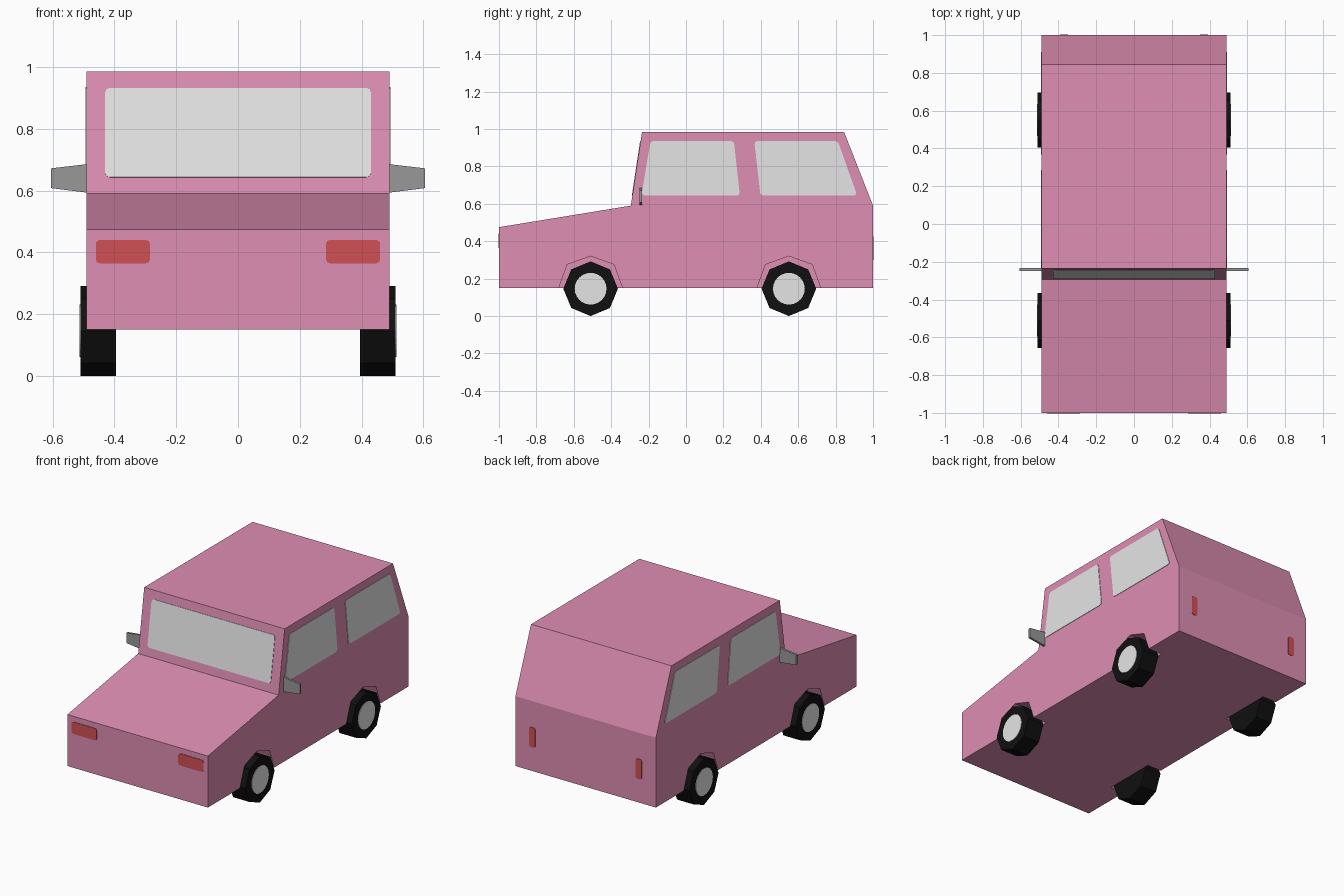
import bpy, bmesh, math
from mathutils import Vector, Matrix

if "Cube" in bpy.data.objects:
    bpy.data.objects.remove(bpy.data.objects["Cube"])


def srgb(c):
    return c / 12.92 if c <= 0.04045 else ((c + 0.055) / 1.055) ** 2.4


def material(name, r, g, b):
    m = bpy.data.materials.new(name)
    m.diffuse_color = (srgb(r / 255), srgb(g / 255), srgb(b / 255), 1)
    m.use_nodes = True
    m.node_tree.nodes["Principled BSDF"].inputs["Base Color"].default_value = m.diffuse_color
    return m


PINK = material("pink_paint", 222, 142, 179)
GLASS = material("pale_glass", 229, 229, 229)
RED = material("red_lamp", 209, 80, 84)
GREY = material("mirror_grey", 152, 152, 152)
BLACK = material("black_rubber", 16, 16, 16)


def finish(name, bm, mat):
    bmesh.ops.recalc_face_normals(bm, faces=bm.faces[:])
    me = bpy.data.meshes.new(name)
    bm.to_mesh(me)
    bm.free()
    me.materials.append(mat)
    ob = bpy.data.objects.new(name, me)
    bpy.context.collection.objects.link(ob)
    return ob


def prism(bm, pts, direction, round_by=0):
    """Flat outline, optionally with clipped corners, extruded along direction."""
    face = bm.faces.new([bm.verts.new(p) for p in pts])
    if round_by:
        res = bmesh.ops.bevel(bm, geom=face.verts[:], offset=round_by,
                              segments=2, profile=0.5, affect='VERTICES')
        bm.faces.ensure_lookup_table()
        face = bm.faces[-1]
    ext = bmesh.ops.extrude_face_region(bm, geom=[face], use_keep_orig=True)
    moved = [v for v in ext["geom"] if isinstance(v, bmesh.types.BMVert)]
    bmesh.ops.translate(bm, verts=moved, vec=Vector(direction))


def part(name, pts, direction, mat, round_by=0):
    bm = bmesh.new()
    prism(bm, pts, direction, round_by)
    return finish(name, bm, mat)


# Body: side profile extruded across the width
W = 0.49
profile = [(-1, 0.15), (-1, 0.475), (-0.295, 0.59), (-0.235, 0.985),
           (0.845, 0.985), (1, 0.59), (1, 0.15)]
body = part("body", [(-W, y, z) for y, z in profile], (2 * W, 0, 0), PINK)

# Wheel arch pockets
WHEEL_Y = (-0.51, 0.55)
arch = [(-0.19, 0.10), (-0.17, 0.15), (-0.125, 0.275), (0, 0.32),
        (0.125, 0.275), (0.17, 0.15), (0.19, 0.10)]
bm = bmesh.new()
for cy in WHEEL_Y:
    for s in (-1, 1):
        prism(bm, [(s * 0.392, cy + y, z) for y, z in arch], (s * 0.2, 0, 0))
cutter = finish("arch_cutter", bm, PINK)
cutter.hide_render = True
cutter.hide_set(True)
cut = body.modifiers.new("arches", 'BOOLEAN')
cut.operation = 'DIFFERENCE'
cut.solver = 'EXACT'
cut.object = cutter


def disc(name, x, y, radius, depth, sides, mat):
    bm = bmesh.new()
    bmesh.ops.create_cone(bm, cap_ends=True, segments=sides, radius1=radius,
                          radius2=radius, depth=depth,
                          matrix=Matrix.Translation((x, y, 0.146))
                          @ Matrix.Rotation(math.pi / 2, 4, 'Y'))
    return finish(name, bm, mat)


# Side window outlines
windows = {
    "front_window": [(-0.238, 0.645), (-0.19, 0.935), (0.256, 0.935), (0.288, 0.645)],
    "rear_window": [(0.398, 0.645), (0.365, 0.935), (0.812, 0.935), (0.915, 0.645)],
}

for s, side in ((-1, "left"), (1, "right")):
    # Octagonal tyres with round hub plates
    for cy, end in zip(WHEEL_Y, ("front", "rear")):
        disc(f"{end}_{side}_tyre", s * 0.4525, cy, 0.146, 0.115, 8, BLACK)
        disc(f"{end}_{side}_hub", s * 0.5105, cy, 0.085, 0.005, 24, GLASS)
    # Side windows
    for name, pts in windows.items():
        part(f"{side}_{name}", [(s * (W - 0.002), y, z) for y, z in pts],
             (s * 0.005, 0, 0), GLASS, 0.015)
    # Headlamps and tail lamps
    part(f"{side}_headlamp", [(s * x, -0.998, z) for x, z in
         ((0.285, 0.365), (0.46, 0.365), (0.46, 0.44), (0.285, 0.44))],
         (0, -0.005, 0), RED, 0.012)
    part(f"{side}_tail_lamp", [(s * x, 0.998, z) for x, z in
         ((0.35, 0.30), (0.393, 0.30), (0.393, 0.425), (0.35, 0.425))],
         (0, 0.005, 0), RED, 0.012)
    # Door mirrors
    part(f"{side}_mirror", [(s * x, -0.248, z) for x, z in
         ((0.485, 0.593), (0.605, 0.608), (0.605, 0.672), (0.485, 0.686))],
         (0, 0.014, 0), GREY)

# Windscreen on the sloped front of the cabin
a, b = Vector((0, -0.295, 0.59)), Vector((0, -0.235, 0.985))
slope = (b - a).normalized()
out = Vector((0, -slope.z, slope.y))


def on_screen(x, z):
    p = a.lerp(b, (z - a.z) / (b.z - a.z)) - out * 0.002
    return (x, p.y, p.z)


part("windscreen", [on_screen(-0.43, 0.643), on_screen(0.43, 0.643),
                    on_screen(0.43, 0.932), on_screen(-0.43, 0.932)],
     out * 0.005, GLASS, 0.015)
